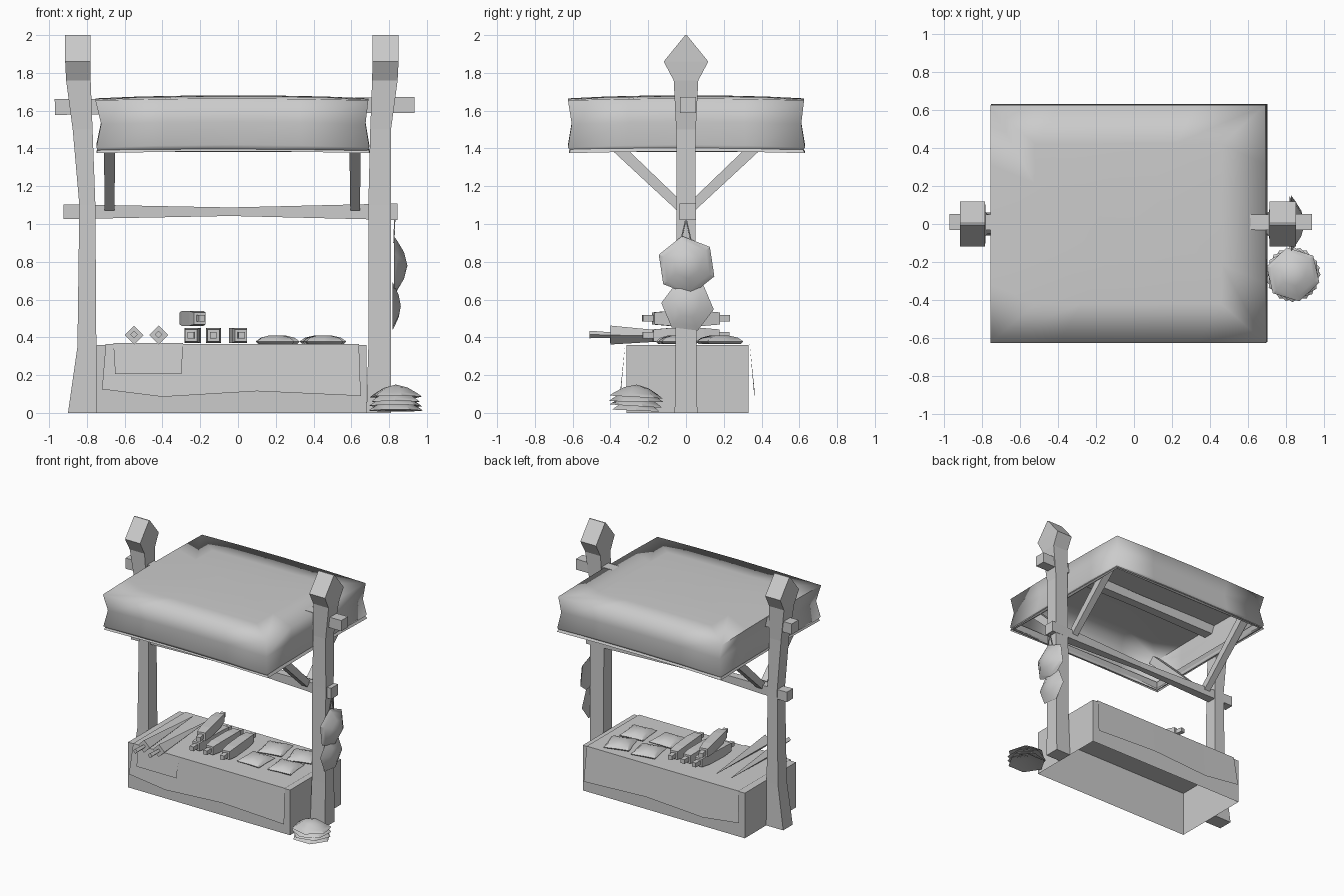
import bpy, bmesh, math, random
from mathutils import Vector, Matrix

random.seed(4)
cube = bpy.data.objects.get("Cube")
if cube:
    bpy.data.objects.remove(cube, do_unlink=True)

grey = bpy.data.materials.new("plain grey")
grey.use_nodes = True
COLOUR = (0.6, 0.6, 0.6, 1)
grey.diffuse_color = COLOUR
grey.node_tree.nodes["Principled BSDF"].inputs["Base Color"].default_value = COLOUR


def finish(name, bm, smooth=None):
    """Turn a bmesh into a named object with the shared material."""
    bmesh.ops.recalc_face_normals(bm, faces=bm.faces)
    mesh = bpy.data.meshes.new(name)
    bm.to_mesh(mesh)
    bm.free()
    mesh.materials.append(grey)
    obj = bpy.data.objects.new(name, mesh)
    bpy.context.collection.objects.link(obj)
    if smooth:
        bpy.ops.object.select_all(action='DESELECT')
        obj.select_set(True)
        bpy.context.view_layer.objects.active = obj
        bpy.ops.object.shade_smooth_by_angle(angle=math.radians(smooth))
    return obj


def loft(name, rings, start=True, end=True, smooth=None):
    """Skin a list of equal-length point rings, with optional caps."""
    bm = bmesh.new()
    loops = [[bm.verts.new(p) for p in ring] for ring in rings]
    for a, b in zip(loops, loops[1:]):
        for i in range(len(a)):
            j = (i + 1) % len(a)
            bm.faces.new((a[i], a[j], b[j], b[i]))
    if start:
        bm.faces.new(loops[0])
    if end:
        bm.faces.new(loops[-1])
    return finish(name, bm, smooth)


def rod(name, a, b, stations, sides=4, turn=math.pi / 4, smooth=None):
    """Rod from a to b; stations are (fraction, radius) pairs."""
    a, b = Vector(a), Vector(b)
    along = (b - a).normalized()
    side = along.cross(Vector((0, 0, 1))).normalized()
    up = side.cross(along)
    rings = []
    for t, r in stations:
        angles = [turn + math.tau * i / sides for i in range(sides)]
        rings.append([a.lerp(b, t) + r * (math.cos(q) * side + math.sin(q) * up)
                      for q in angles])
    return loft(name, rings, smooth=smooth)


def rect(x0, x1, y0, y1, z):
    return [(x0, y0, z), (x1, y0, z), (x1, y1, z), (x0, y1, z)]


def hat(name, centre, r, height, tilt, spin=0.0):
    """Shallow six-sided hat with a bulging crown and hollow underside."""
    bm = bmesh.new()
    place = Matrix.Translation(centre) @ tilt @ Matrix.Rotation(spin, 4, 'Z')
    loops = []
    for f, h in ((0.78, 0.05), (1, 0), (0.82, 0.28), (0.45, 0.75)):
        loops.append([bm.verts.new(place @ Vector((r * f * math.cos(i * math.pi / 3),
                      r * f * math.sin(i * math.pi / 3), height * h))) for i in range(6)])
    tip = bm.verts.new(place @ Vector((0, 0, height)))
    hollow = bm.verts.new(place @ Vector((0, 0, height * 0.6)))
    for a, b in zip(loops, loops[1:]):
        for i in range(6):
            bm.faces.new((a[i], a[i - 1], b[i - 1], b[i]))
    for i in range(6):
        bm.faces.new((loops[-1][i], loops[-1][i - 1], tip))
        bm.faces.new((loops[0][i - 1], loops[0][i], hollow))
    return finish(name, bm, 35)


# Posts: side profile with a pointed head, (z, half depth, left post x0, x1)
post_profile = [(0, 0.06, -0.9, -0.75), (0.35, 0.055, -0.85, -0.75),
                (1.1, 0.05, -0.84, -0.755), (1.5, 0.052, -0.875, -0.77),
                (1.76, 0.065, -0.91, -0.78), (1.86, 0.118, -0.915, -0.782),
                (2.0, 0.004, -0.915, -0.782)]
loft("right_post", [rect(x0, x1, -d, d, z) for z, d, x0, x1 in post_profile])
loft("left_post", [rect(0.68 if z < 0.2 else 0.69 if z < 1.2 else -x1 - 0.07,
                        0.81 if z < 1.2 else -x0 - 0.065, -d, d, z)
                   for z, d, x0, x1 in post_profile])

# Cross bars
rod("roof_bar", (-0.97, 0.01, 1.62), (0.935, 0.01, 1.63),
    [(0, 0.06), (0.5, 0.05), (1, 0.06)])
rod("lower_bar", (-0.925, 0.01, 1.065), (0.845, 0.01, 1.065),
    [(0, 0.056), (0.5, 0.032), (1, 0.062)])

# Diagonal braces
for x, word in ((-0.68, "right"), (0.62, "left")):
    for s, end in ((-1, "front"), (1, "back")):
        rod(f"{end}_{word}_brace", (x, s * 0.03, 1.09), (x, s * 0.57, 1.60),
            [(0, 0.036), (1, 0.046)])

# Canopy: sagging cloth walls around a gently domed top
def canopy_ring(x0, x1, y0, y1, z, lift):
    n = 4
    corners = [(x0, y0), (x1, y0), (x1, y1), (x0, y1)]
    ring = []
    for k in range(4):
        (ax, ay), (bx, by) = corners[k], corners[(k + 1) % 4]
        for i in range(n):
            t = i / n
            bow = math.sin(math.pi * t)
            ring.append((ax + (bx - ax) * t, ay + (by - ay) * t, z + lift * bow))
    return ring

canopy = loft("canopy", [
    canopy_ring(-0.735, 0.68, -0.605, 0.61, 1.38, 0.0),
    canopy_ring(-0.75, 0.695, -0.625, 0.63, 1.405, 0.015),
    canopy_ring(-0.725, 0.675, -0.605, 0.61, 1.53, 0.01),
    canopy_ring(-0.755, 0.69, -0.625, 0.625, 1.655, 0.01),
    canopy_ring(-0.52, 0.46, -0.42, 0.42, 1.672, 0.003),
    canopy_ring(-0.25, 0.2, -0.2, 0.2, 1.68, 0)], start=False, smooth=100)
shell = canopy.modifiers.new("thickness", 'SOLIDIFY')
shell.thickness = 0.012
shell.offset = -1
# Inner hem, slightly flared below the cloth
loft("canopy_hem", [canopy_ring(-0.72, 0.665, -0.59, 0.595, 1.44, 0),
                    canopy_ring(-0.75, 0.70, -0.62, 0.63, 1.375, 0.01)],
     start=False, end=False)

# Counter, open underneath
loft("counter", [rect(-0.75, 0.68, -0.315, 0.33, z) for z in (0, 0.36)], start=False)


def drape(name, top, hem, lean, y0, y1, z):
    """Thin cloth over the counter with a wavy hem front and back."""
    bm = bmesh.new()
    rows = []
    for i, (x, drop) in enumerate(hem):
        pts = [(x, y0 - lean, drop), (top[i], y0, z), (top[i], y1, z)]
        if y1 > 0.3:
            pts.append((x, y1 + lean, drop))
        rows.append([bm.verts.new(p) for p in pts])
    for a, b in zip(rows, rows[1:]):
        for k in range(len(a) - 1):
            bm.faces.new((a[k], b[k], b[k + 1], a[k + 1]))
    return finish(name, bm)


drape("counter_cloth", (-0.7, -0.4, 0.1, 0.64),
      ((-0.72, 0.125), (-0.4, 0.085), (0.1, 0.115), (0.65, 0.09)),
      0.025, -0.322, 0.337, 0.366)
drape("small_cloth", (-0.66, -0.29), ((-0.65, 0.205), (-0.3, 0.205)),
      0.02, -0.329, 0.26, 0.37)

# Long pointed blades with handles
for i, x in enumerate((-0.55, -0.42)):
    rod(f"blade_{i + 1}", (x, -0.4, 0.412), (x - 0.02, 0.24, 0.4),
        [(0, 0.05), (0.3, 0.035), (1, 0.003)], turn=0)
    rod(f"blade_handle_{i + 1}", (x, -0.51, 0.415), (x, -0.39, 0.412),
        [(0, 0.02), (1, 0.014)], turn=0)

# Rolls with stub ends: three in a row and one laid across on top
roll_shape = [(0, 0.024), (0.12, 0.024), (0.121, 0.045), (0.3, 0.055),
              (0.7, 0.055), (0.879, 0.045), (0.88, 0.024), (1, 0.024)]
roll_places = [(-0.24, 0.41, 0.01), (-0.13, 0.41, 0), (0.0, 0.41, -0.02), (-0.24, 0.5, -0.05)]
for i, (x, z, skew) in enumerate(roll_places):
    rod(f"roll_{i + 1}", (x - skew, -0.23, z), (x + skew, 0.23, z), roll_shape)

# Puffed square parcels
for i, (x, y) in enumerate(((0.2, -0.06), (0.45, -0.04), (0.21, 0.17), (0.45, 0.18))):
    rings = []
    for z, r in ((0.366, 0.1), (0.378, 0.112), (0.398, 0.085), (0.41, 0.04)):
        rings.append([(x + r * f * math.cos(q + 0.1 * i), y + r * f * math.sin(q + 0.1 * i), z)
                      for k in range(8)
                      for q, f in [(k * math.pi / 4, 1.25 if k % 2 else 0.85)]])
    loft(f"parcel_{i + 1}", rings, smooth=50)

# Hats hung from the post by a cord
outward = Matrix.Rotation(math.pi / 2, 4, 'Y')
hat("upper_hung_hat", (0.825, 0.003, 0.78), 0.158, 0.072, outward, 0.15)
hat("lower_hung_hat", (0.817, 0.008, 0.565), 0.14, 0.045, outward, 0.4)
for s in (-1, 1):
    rod(f"cord_{s + 2}", (0.83, 0, 1.03), (0.825, s * 0.03, 0.9), [(0, 0.004), (1, 0.004)])

# Stack of hats on the ground
for i in range(4):
    tilt = Matrix.Rotation(random.uniform(-0.08, 0.08), 4, 'X')
    hat(f"stacked_hat_{i + 1}", (0.835, -0.265, 0.012 + 0.024 * i), 0.145, 0.066,
        tilt, 0.25 * i)
